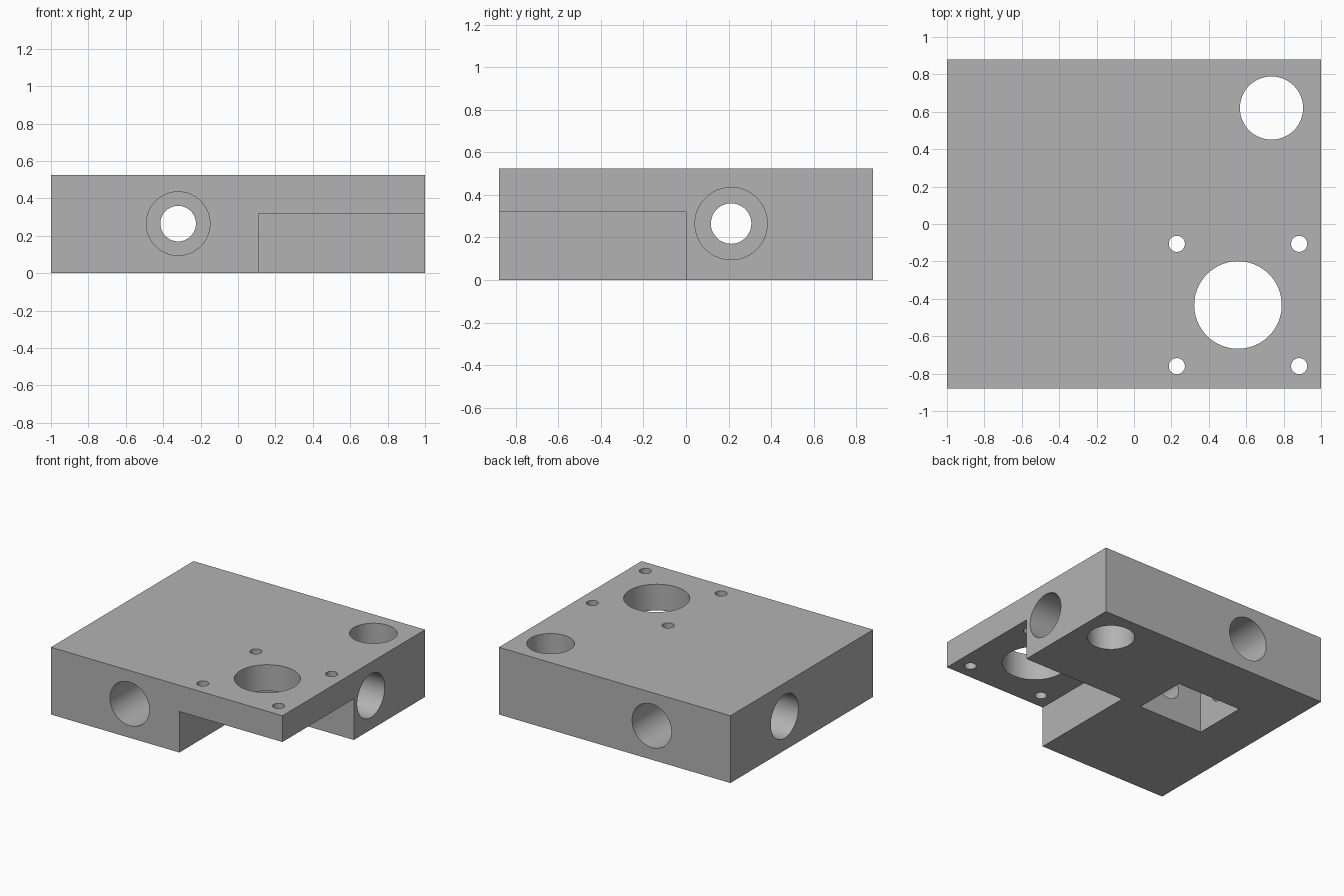
import bpy
import math

default = bpy.data.objects.get("Cube")
if default:
    bpy.data.objects.remove(default, do_unlink=True)

HEIGHT, HALF_Y = 0.525, 0.88
OVER = 0.05  # cutters overshoot open faces

grey = bpy.data.materials.new("machined_grey")
grey.use_nodes = True
colour = (0.45, 0.45, 0.45, 1)
grey.diffuse_color = colour
grey.node_tree.nodes["Principled BSDF"].inputs["Base Color"].default_value = colour


def box(name, low, high):
    """Box between two opposite corners."""
    bpy.ops.mesh.primitive_cube_add(size=1)
    ob = bpy.context.object
    ob.name = name
    ob.location = [(a + b) / 2 for a, b in zip(low, high)]
    ob.scale = [b - a for a, b in zip(low, high)]
    bpy.ops.object.transform_apply(location=True, rotation=True, scale=True)
    ob.data.materials.append(grey)
    return ob


def bore(name, axis, centre, radius, start, end):
    """Round cutter along x, y or z; centre holds the other two coordinates."""
    place = list(centre)
    place.insert("xyz".index(axis), (start + end) / 2)
    turn = {"x": (0, math.pi / 2, 0), "y": (math.pi / 2, 0, 0), "z": (0, 0, 0)}[axis]
    bpy.ops.mesh.primitive_cylinder_add(vertices=64, radius=radius, depth=end - start,
                                        location=place, rotation=turn)
    ob = bpy.context.object
    ob.name = name
    bpy.ops.object.transform_apply(location=True, rotation=True, scale=True)
    ob.data.materials.append(grey)
    return ob


block = box("manifold_block", (-1, -HALF_Y, 0), (1, HALF_Y, HEIGHT))

# Corner step and bottom pocket
cutters = [
    box("corner_step", (0.11, -1, -OVER), (1.1, 0, 0.32)),
    box("bottom_pocket", (-0.62, 0, -OVER), (-0.06, 0.425, 0.42)),
]

# Crossing passages with wider ports at each end
PORT_X, PORT_Y, PORT_Z = -0.32, 0.212, 0.265
for axis, centre, half, depths in (("x", (PORT_Y, PORT_Z), 1, (0.32, 0.4)),
                                   ("y", (PORT_X, PORT_Z), HALF_Y, (0.4, 0.4))):
    cutters += [
        bore("passage", axis, centre, 0.095, -half - OVER, half + OVER),
        bore("port", axis, centre, 0.17, -half - OVER, -half + depths[0]),
        bore("port", axis, centre, 0.17, half - depths[1], half + OVER),
    ]

# Vertical holes: corner hole, flange opening and its four bolt holes
MID_X, MID_Y, BOLT = 0.556, -0.433, 0.327
vertical = [(0.735, 0.62, 0.169), (MID_X, MID_Y, 0.234)]
vertical += [(MID_X + sx * BOLT, MID_Y + sy * BOLT, 0.043)
             for sx in (-1, 1) for sy in (-1, 1)]
for x, y, radius in vertical:
    cutters.append(bore("vertical_hole", "z", (x, y), radius, -OVER, HEIGHT + OVER))

# Cut everything out of the block
bpy.ops.object.select_all(action="DESELECT")
block.select_set(True)
bpy.context.view_layer.objects.active = block
for cutter in cutters:
    cutter.hide_render = True
    mod = block.modifiers.new("cut", "BOOLEAN")
    mod.operation = "DIFFERENCE"
    mod.solver = "EXACT"
    mod.object = cutter
    bpy.ops.object.modifier_apply(modifier=mod.name)
    bpy.data.objects.remove(cutter, do_unlink=True)

bpy.ops.object.shade_smooth_by_angle(angle=math.radians(30))
